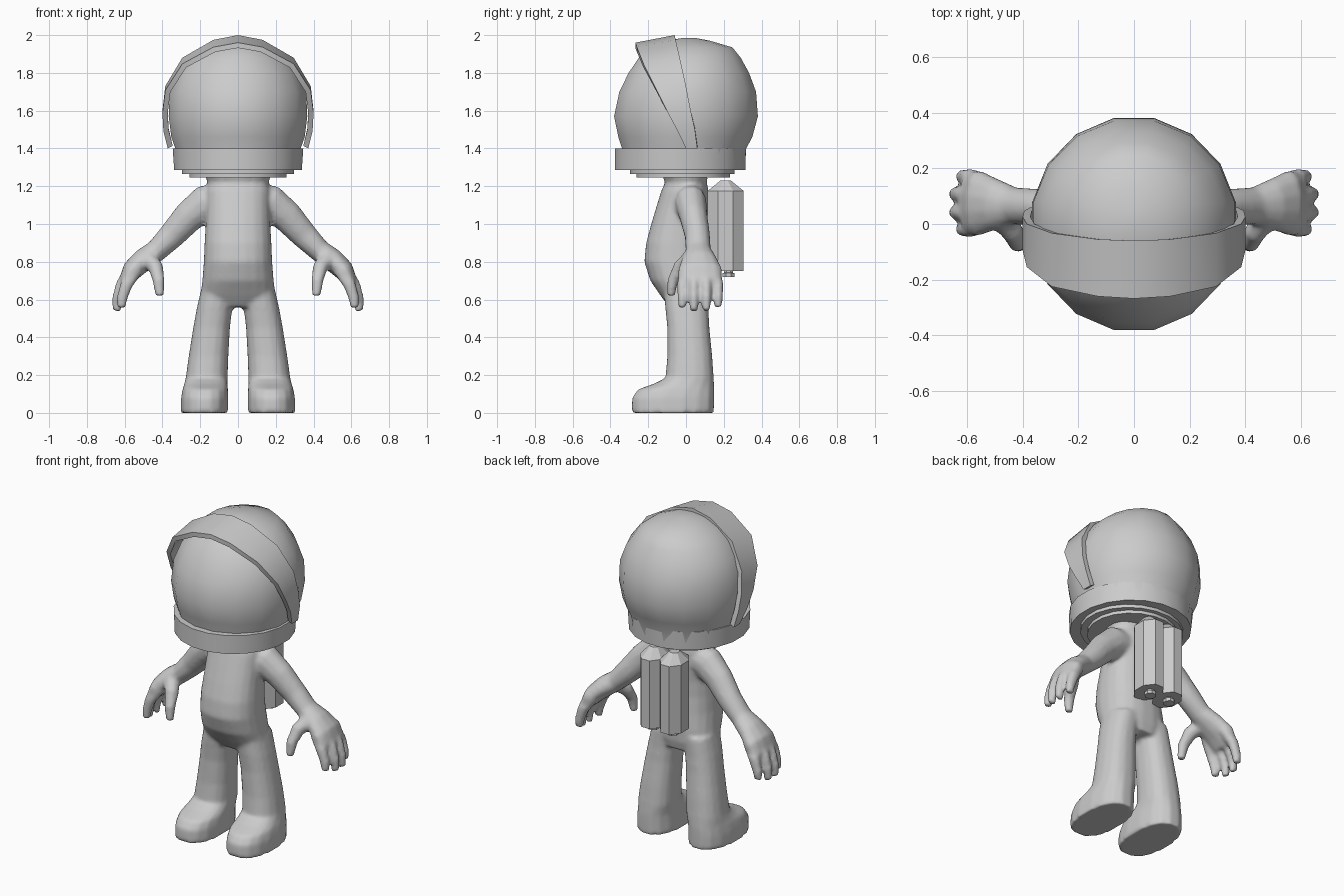
import bpy, bmesh, math
from mathutils import Vector

cube = bpy.data.objects.get("Cube")
if cube:
    bpy.data.objects.remove(cube)

GREY = (0.6, 0.6, 0.6, 1)
suit = bpy.data.materials.new("suit_grey")
suit.use_nodes = True
suit.diffuse_color = GREY
suit.node_tree.nodes["Principled BSDF"].inputs["Base Color"].default_value = GREY


def finish(name, bm, angle=40):
    """Turn a bmesh into a shaded object."""
    bmesh.ops.recalc_face_normals(bm, faces=bm.faces)
    mesh = bpy.data.meshes.new(name)
    bm.to_mesh(mesh)
    bm.free()
    mesh.materials.append(suit)
    ob = bpy.data.objects.new(name, mesh)
    bpy.context.collection.objects.link(ob)
    bpy.ops.object.select_all(action="DESELECT")
    ob.select_set(True)
    bpy.context.view_layer.objects.active = ob
    bpy.ops.object.shade_smooth_by_angle(angle=math.radians(angle))
    return ob


def skin(bm, rings):
    """Bridge a list of point rings and cap both ends."""
    loops = [[bm.verts.new(p) for p in ring] for ring in rings]
    n = len(loops[0])
    for a, b in zip(loops, loops[1:]):
        for i in range(n):
            j = (i + 1) % n
            bm.faces.new((a[i], a[j], b[j], b[i]))
    bm.faces.new(loops[0][::-1])
    bm.faces.new(loops[-1])


def oval(centre, u, v, n, square=1.0):
    pts = []
    for i in range(n):
        t = 2 * math.pi * (i + 0.5) / n
        c, s = math.cos(t), math.sin(t)
        c = math.copysign(abs(c) ** square, c)
        s = math.copysign(abs(s) ** square, s)
        pts.append(Vector(centre) + u * c + v * s)
    return pts


def stack(bm, sections, n=16, square=1.0):
    """Horizontal ovals: z, left x, right x, front y, back y."""
    skin(bm, [oval(((l + r) / 2, (f + b) / 2, z), Vector(((r - l) / 2, 0, 0)),
                   Vector((0, (b - f) / 2, 0)), n, square)
              for z, l, r, f, b in sections])


def limb(bm, side, path, n=12):
    """Tube along a path of x, y, z, depth radius, thickness radius."""
    pts = [Vector(p[:3]) for p in path]
    rings = []
    for i, p in enumerate(path):
        d = (pts[min(i + 1, len(pts) - 1)] - pts[max(i - 1, 0)]).normalized()
        u = Vector((0, 1, 0))
        u = (u - d * u.dot(d)).normalized()
        ring = oval(pts[i], u * p[3], d.cross(u) * p[4], n)
        rings.append([Vector((q.x * side, q.y, q.z)) for q in ring])
    skin(bm, rings)


# Body: torso, legs, arms and hands fused into one smooth suit
bm = bmesh.new()
stack(bm, [(z, -w, w, f, b) for z, w, f, b in (
    (0.56, 0.15, -0.09, 0.11), (0.62, 0.2, -0.135, 0.125), (0.7, 0.19, -0.19, 0.13),
    (0.8, 0.182, -0.222, 0.12), (0.9, 0.178, -0.212, 0.11), (1.0, 0.172, -0.185, 0.11),
    (1.1, 0.17, -0.155, 0.12), (1.18, 0.17, -0.13, 0.12), (1.22, 0.16, -0.11, 0.11),
    (1.26, 0.18, -0.13, 0.12))], 20, 0.85)
for side in (-1, 1):
    stack(bm, [(z, side * i, side * o, f, b) for z, i, o, f, b in (
        (0, 0.05, 0.305, -0.29, 0.15), (0.08, 0.05, 0.303, -0.288, 0.152),
        (0.125, 0.052, 0.295, -0.255, 0.152), (0.155, 0.054, 0.285, -0.17, 0.15),
        (0.185, 0.054, 0.278, -0.11, 0.148), (0.3, 0.05, 0.262, -0.1, 0.14),
        (0.45, 0.042, 0.238, -0.1, 0.125), (0.55, 0.03, 0.22, -0.11, 0.12),
        (0.66, 0.01, 0.195, -0.12, 0.12))], 16, 0.85)
    limb(bm, side, [(0.08, 0.02, 1.13, 0.08, 0.09), (0.17, 0.025, 1.11, 0.085, 0.1),
                    (0.26, 0.04, 1.04, 0.075, 0.085), (0.35, 0.06, 0.94, 0.068, 0.072),
                    (0.43, 0.065, 0.86, 0.068, 0.06), (0.5, 0.07, 0.81, 0.095, 0.062),
                    (0.56, 0.075, 0.755, 0.12, 0.056), (0.6, 0.075, 0.69, 0.115, 0.035)])
    # Four fingers, then the thumb
    for y, dx, tip in ((-0.02, -0.025, 0.555), (0.042, 0, 0.54),
                       (0.108, 0, 0.54), (0.17, -0.025, 0.56)):
        limb(bm, side, [(0.56 + dx, 0.07 + (y - 0.07) * 0.8, 0.76, 0.03, 0.035),
                        (0.615 + dx, y, 0.68, 0.03, 0.035),
                        (0.638 + dx, y, 0.61, 0.026, 0.03),
                        (0.642 + dx, y, tip, 0.021, 0.024)], 8)
    limb(bm, side, [(0.48, 0.03, 0.82, 0.05, 0.05), (0.435, -0.03, 0.77, 0.042, 0.042),
                    (0.42, -0.07, 0.7, 0.03, 0.034), (0.415, -0.08, 0.62, 0.022, 0.024)], 8)
body = finish("suit_body", bm)
fuse = body.modifiers.new("fuse", "REMESH")
fuse.mode = "VOXEL"
fuse.voxel_size = 0.012
fuse.use_smooth_shade = True
relax = body.modifiers.new("relax", "SMOOTH")
relax.factor = 0.5
relax.iterations = 5

# Helmet dome
bm = bmesh.new()
stack(bm, [(z, -w, w, f, b) for z, w, f, b in (
    (1.29, 0.32, -0.33, 0.315), (1.4, 0.338, -0.345, 0.325), (1.46, 0.36, -0.365, 0.358),
    (1.57, 0.374, -0.388, 0.388), (1.7, 0.368, -0.36, 0.378), (1.8, 0.33, -0.31, 0.34),
    (1.88, 0.27, -0.255, 0.295), (1.935, 0.2, -0.19, 0.25), (1.97, 0.11, -0.1, 0.13),
    (1.985, 0.03, -0.02, 0.05))], 16)
finish("helmet_dome", bm, 50)

# Raised collar around the helmet base and the neck plates beneath it
bm = bmesh.new()
stack(bm, [(1.285, -0.342, 0.342, -0.38, 0.318), (1.4, -0.35, 0.35, -0.38, 0.322)], 20)
finish("helmet_collar", bm)
bm = bmesh.new()
stack(bm, [(1.265, -0.3, 0.3, -0.3, 0.26), (1.287, -0.3, 0.3, -0.3, 0.26)], 20)
stack(bm, [(1.245, -0.26, 0.26, -0.265, 0.235), (1.267, -0.26, 0.26, -0.265, 0.235)], 20)
finish("neck_plates", bm)

# Tilted brow band arching over the helmet, wide on top and narrow at the ends
half = [(0.372, 1.40, 0.0, 0.06), (0.395, 1.5, -0.045, 0.047), (0.4, 1.6, -0.095, 0.025),
        (0.385, 1.73, -0.155, -0.0), (0.295, 1.88, -0.225, -0.033),
        (0.13, 1.975, -0.26, -0.055), (0, 2.0, -0.268, -0.06)]
arch = half + [(-x, z, f, b) for x, z, f, b in half[-2::-1]]
bm = bmesh.new()
rows = []
for x, z, f, b in arch:
    drop = 0.04 * max(0, (z - 1.4) / 0.6)
    inner = Vector((x * 0.93, 0, 1.6 + (z - 1.6) * 0.93))
    rows.append([Vector((x, f, z - drop)), Vector((x, b, z)),
                 Vector((inner.x, b, inner.z)), Vector((inner.x, f, inner.z - drop))])
skin(bm, rows)
finish("brow_band", bm)

# Twin-lobed backpack with a nozzle under each lobe
for side, label in ((-1, "right"), (1, "left")):
    bm = bmesh.new()
    x = 0.068 * side
    stack(bm, [(z, x - w, x + w, 0.21 - d, 0.21 + d) for z, w, d in (
        (0.75, 0.078, 0.103), (1.175, 0.078, 0.103), (1.23, 0.03, 0.03))], 8)
    finish(label + "_backpack_lobe", bm, 25)
    bm = bmesh.new()
    stack(bm, [(z, x - r, x + r, 0.225 - r, 0.225 + r) for z, r in (
        (0.72, 0.034), (0.74, 0.034), (0.742, 0.026), (0.76, 0.026))], 8)
    finish(label + "_nozzle", bm, 25)
